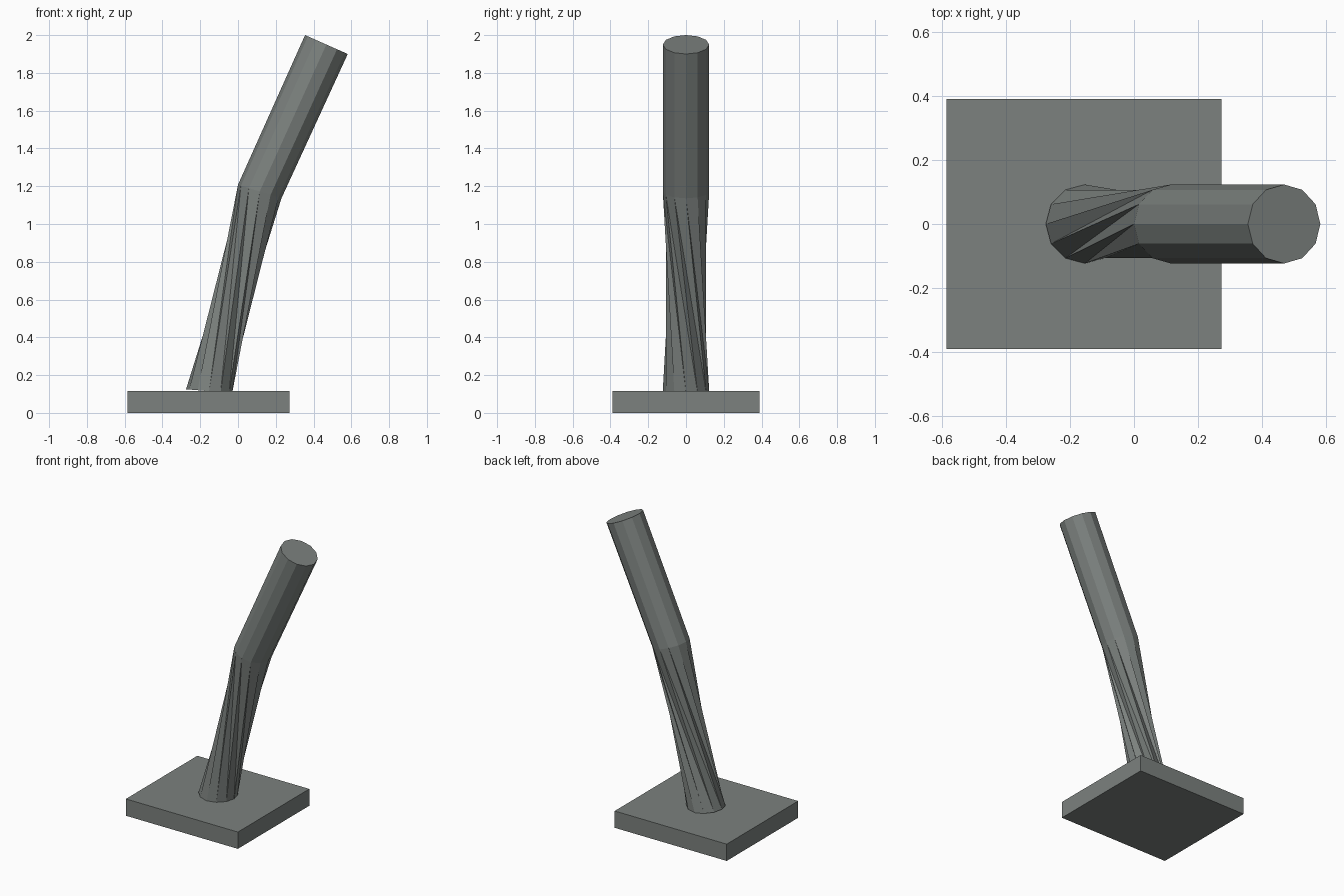
import bpy, bmesh
from math import sin, cos, pi

cube = bpy.data.objects.get("Cube")
if cube:
    bpy.data.objects.remove(cube, do_unlink=True)

grey = bpy.data.materials.new("dark_grey")
grey.use_nodes = True
grey.diffuse_color = (0.2, 0.22, 0.21, 1)
grey.node_tree.nodes["Principled BSDF"].inputs["Base Color"].default_value = grey.diffuse_color

SIDES = 12
RADIUS = 0.123


def finish(bm, name):
    bmesh.ops.recalc_face_normals(bm, faces=bm.faces)
    mesh = bpy.data.meshes.new(name)
    bm.to_mesh(mesh)
    bm.free()
    mesh.materials.append(grey)
    obj = bpy.data.objects.new(name, mesh)
    bpy.context.collection.objects.link(obj)


def ring(bm, x, z, half_width, drop):
    """Tilted ring of vertices; the +x side sits lower by drop."""
    angles = [2 * pi * i / SIDES for i in range(SIDES)]
    return [bm.verts.new((x + half_width * cos(a), RADIUS * sin(a), z - drop * cos(a)))
            for a in angles]


# Base slab
bm = bmesh.new()
bmesh.ops.create_cube(bm, size=1)
bmesh.ops.scale(bm, vec=(0.856, 0.78, 0.116), verts=bm.verts)
bmesh.ops.translate(bm, vec=(-0.156, 0, 0.058), verts=bm.verts)
finish(bm, "base_slab")

# Bent post: twisted lower section, straight upper section
bm = bmesh.new()
foot = ring(bm, -0.153, 0.115, 0.122, 0.010)
bend = ring(bm, 0.115, 1.172, 0.115, 0.036)
top = ring(bm, 0.468, 1.95, 0.113, 0.05)
for i in range(SIDES):
    j = (i + 1) % SIDES
    # Two steps of twist, split along the valley diagonal
    bm.faces.new((foot[i], foot[j], bend[i - 2]))
    bm.faces.new((foot[j], bend[i - 1], bend[i - 2]))
    bm.faces.new((bend[i], bend[j], top[j], top[i]))
bm.faces.new(foot[::-1])
bm.faces.new(top)
finish(bm, "bent_post")
